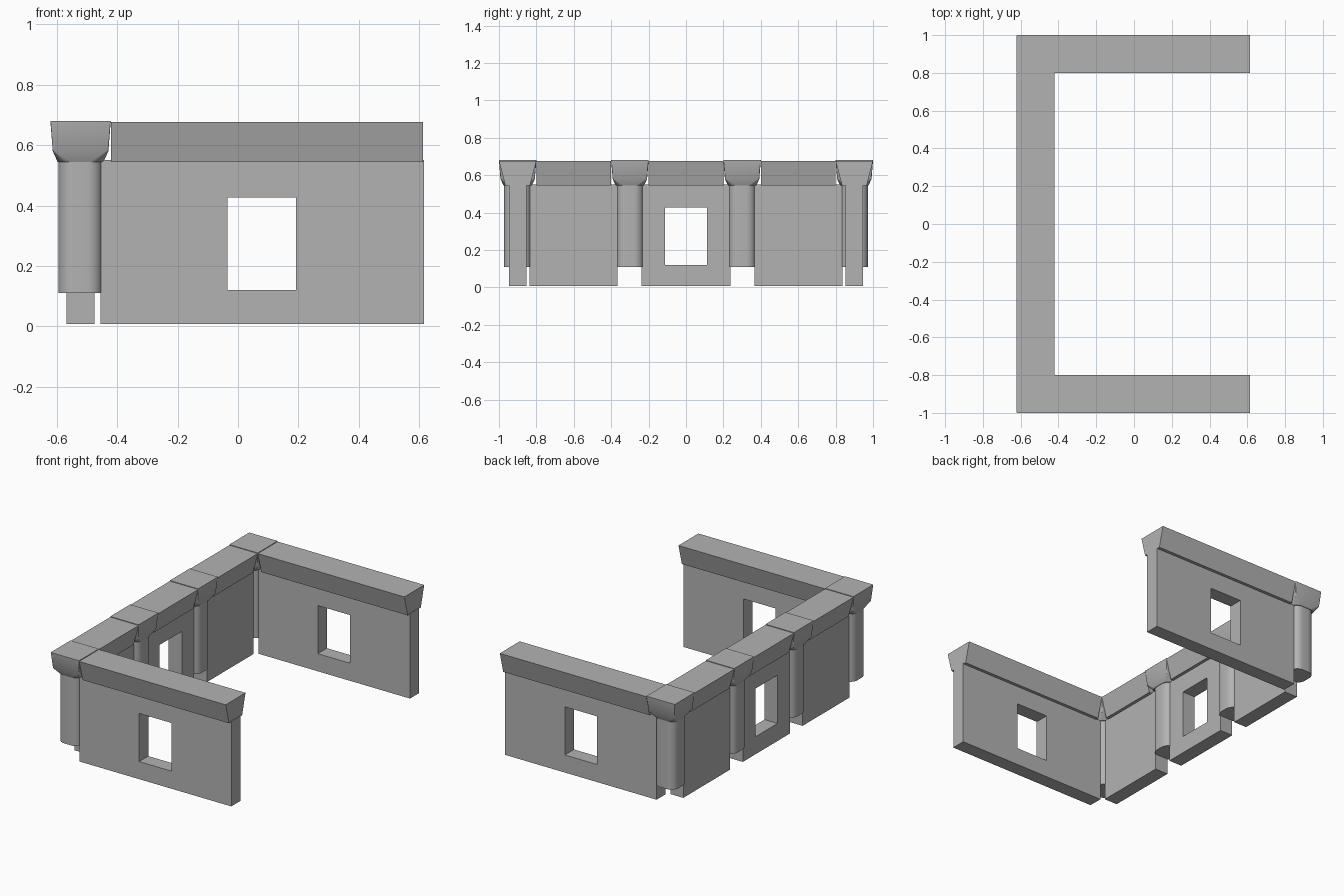
import bpy, bmesh
from math import pi
from mathutils import Matrix

cube = bpy.data.objects.get("Cube")
if cube:
    bpy.data.objects.remove(cube, do_unlink=True)

stone = bpy.data.materials.new("grey stone")
stone.use_nodes = True
COLOUR = (0.45, 0.45, 0.45, 1)
stone.diffuse_color = COLOUR
stone.node_tree.nodes["Principled BSDF"].inputs["Base Color"].default_value = COLOUR

LINE_X, LINE_Y = -0.521, 0.9      # centre lines of the long wall and the two wings
THICK, FOOT, WALL_TOP = 0.092, 0.008, 0.55
SHAFT_FOOT, SHAFT_TOP, CAP_TOP = 0.11, 0.545, 0.68


def finish(name, bm, place, smooth=False):
    bmesh.ops.recalc_face_normals(bm, faces=bm.faces)
    mesh = bpy.data.meshes.new(name)
    bm.to_mesh(mesh)
    bm.free()
    mesh.materials.append(stone)
    obj = bpy.data.objects.new(name, mesh)
    bpy.context.collection.objects.link(obj)
    obj.matrix_world = place
    if smooth:
        bpy.ops.object.select_all(action="DESELECT")
        obj.select_set(True)
        bpy.context.view_layer.objects.active = obj
        bpy.ops.object.shade_smooth_by_angle(angle=0.6)
    return obj


def panel(name, start, end, place, window=None):
    """Wall slab along local x, with an optional window (x0, x1, z0, z1)."""
    bm = bmesh.new()

    def ring(x0, x1, z0, z1):
        return [bm.verts.new((x, -THICK / 2, z))
                for x, z in ((x0, z0), (x1, z0), (x1, z1), (x0, z1))]

    outer = ring(start, end, FOOT, WALL_TOP)
    if window:
        inner = ring(*window)
        for i in range(4):
            j = (i + 1) % 4
            bm.faces.new((outer[i], outer[j], inner[j], inner[i]))
    else:
        bm.faces.new(outer)
    out = bmesh.ops.extrude_face_region(bm, geom=bm.faces[:], use_keep_orig=True)
    moved = [v for v in out["geom"] if isinstance(v, bmesh.types.BMVert)]
    bmesh.ops.translate(bm, verts=moved, vec=(0, THICK, 0))
    finish(name, bm, place)


def cornice(name, start, end, place):
    """Beam along local x, wider at the top than at the bottom."""
    bm = bmesh.new()
    profile = ((-0.066, 0.545), (0.066, 0.545), (0.1, 0.676), (-0.1, 0.676))
    a, b = ([bm.verts.new((x, y, z)) for y, z in profile] for x in (start, end))
    bm.faces.new(a)
    bm.faces.new(b)
    for i in range(4):
        j = (i + 1) % 4
        bm.faces.new((a[i], a[j], b[j], b[i]))
    finish(name, bm, place)


def rounded_stack(name, levels, place):
    """Stacked rounded squares, each level a (half width, corner radius, z)."""
    bm = bmesh.new()
    rings = []
    for half, radius, z in levels:
        ring = []
        for corner in range(4):
            turn = Matrix.Rotation(corner * pi / 2, 3, "Z")
            for step in range(7):
                arm = Matrix.Rotation(step * pi / 12, 3, "Z").col[0] * radius
                arm.x += half - radius
                arm.y += half - radius
                arm.z = z
                ring.append(bm.verts.new(turn @ arm))
        rings.append(ring)
    for low, high in zip(rings, rings[1:]):
        for i in range(len(low)):
            j = (i + 1) % len(low)
            bm.faces.new((low[i], low[j], high[j], high[i]))
    bm.faces.new(rings[0])
    bm.faces.new(rings[-1])
    finish(name, bm, place, smooth=True)


# Two wings with a window each
for side, label in ((-1, "front"), (1, "back")):
    place = Matrix.Translation((0, side * LINE_Y, 0))
    panel(label + "_wall", -0.455, 0.615, place, (-0.035, 0.192, 0.12, 0.427))
    cornice(label + "_cornice", -0.42, 0.613, place)

# Long wall in three bays, the middle one with a window
along = Matrix.Translation((LINE_X, 0, 0)) @ Matrix.Rotation(pi / 2, 4, "Z")
panel("middle_wall", -0.237, 0.237, along, (-0.112, 0.112, 0.12, 0.427))
cornice("middle_cornice", -0.2, 0.2, along)
for side, label in ((-1, "front"), (1, "back")):
    ends = sorted((side * 0.365, side * 0.837))
    panel(label + "_bay_wall", *ends, along)
    ends = sorted((side * 0.4, side * 0.8))
    cornice(label + "_bay_cornice", *ends, along)

# Columns and their flared capitals
for y, label in ((-LINE_Y, "front_corner"), (-0.3, "front_inner"),
                 (0.3, "back_inner"), (LINE_Y, "back_corner")):
    place = Matrix.Translation((LINE_X, y, 0))
    rounded_stack(label + "_column",
                  ((0.073, 0.05, SHAFT_FOOT), (0.073, 0.05, SHAFT_TOP)), place)
    rounded_stack(label + "_capital",
                  ((0.076, 0.045, SHAFT_TOP), (0.092, 0.006, 0.58),
                   (0.1, 0.002, CAP_TOP)), place)
